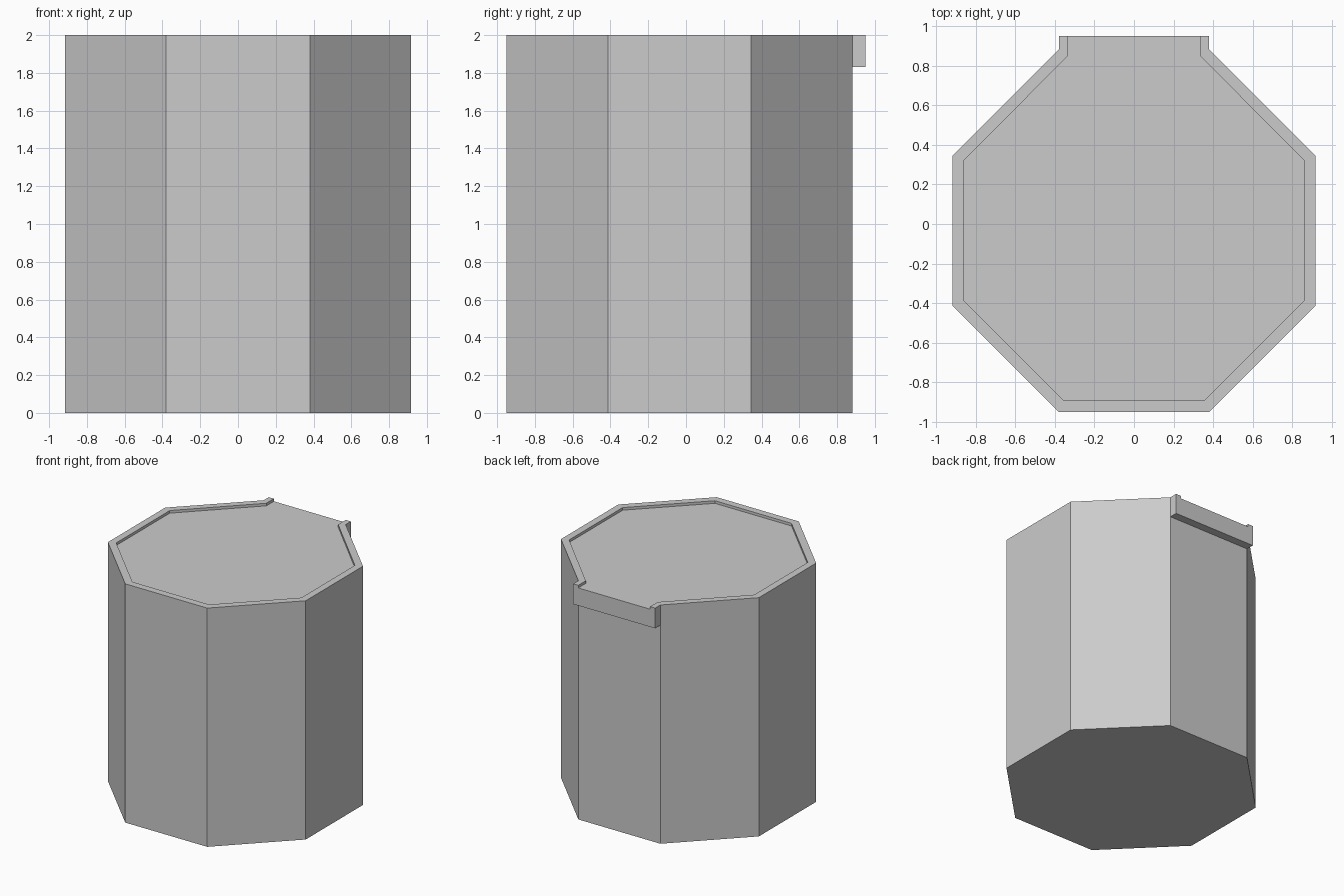
import bpy

if "Cube" in bpy.data.objects:
    bpy.data.objects.remove(bpy.data.objects["Cube"])

TOP = 2.0
FLOOR = 1.978        # level of the filled surface inside the rim
SPOUT_Y = 0.95


def prism(name, outline, z0, z1):
    """Extrude a counter-clockwise xy outline between two heights."""
    n = len(outline)
    verts = [(x, y, z) for z in (z0, z1) for x, y in outline]
    faces = [tuple(reversed(range(n))), tuple(range(n, 2 * n))]
    faces += [(i, (i + 1) % n, n + (i + 1) % n, n + i) for i in range(n)]
    mesh = bpy.data.meshes.new(name)
    mesh.from_pydata(verts, [], faces)
    obj = bpy.data.objects.new(name, mesh)
    bpy.context.collection.objects.link(obj)
    return obj


def mirrored(half):
    """Complete a right-hand outline (front to back) across x = 0."""
    return half + [(-x, y) for x, y in reversed(half)]


def boolean(target, helper, operation):
    mod = target.modifiers.new(helper.name, 'BOOLEAN')
    mod.operation = operation
    mod.solver = 'EXACT'
    mod.object = helper
    helper.hide_render = True
    helper.hide_set(True)


# Eight-sided body
body = prism("octagonal_vessel", mirrored(
    [(0.38, -0.95), (0.917, -0.413), (0.917, 0.345), (0.38, 0.882)]), 0, TOP)

# Shallow spout lip at the back
spout = prism("spout_block", mirrored([(0.38, 0.6), (0.38, SPOUT_Y)]), 1.83, TOP)

# Recess inside the rim, open through the spout
recess = prism("recess_cutter", mirrored(
    [(0.355, -0.89), (0.858, -0.387), (0.858, 0.322),
     (0.333, 0.85), (0.333, SPOUT_Y + 0.1)]), FLOOR, TOP + 0.2)

boolean(body, spout, 'UNION')
boolean(body, recess, 'DIFFERENCE')
